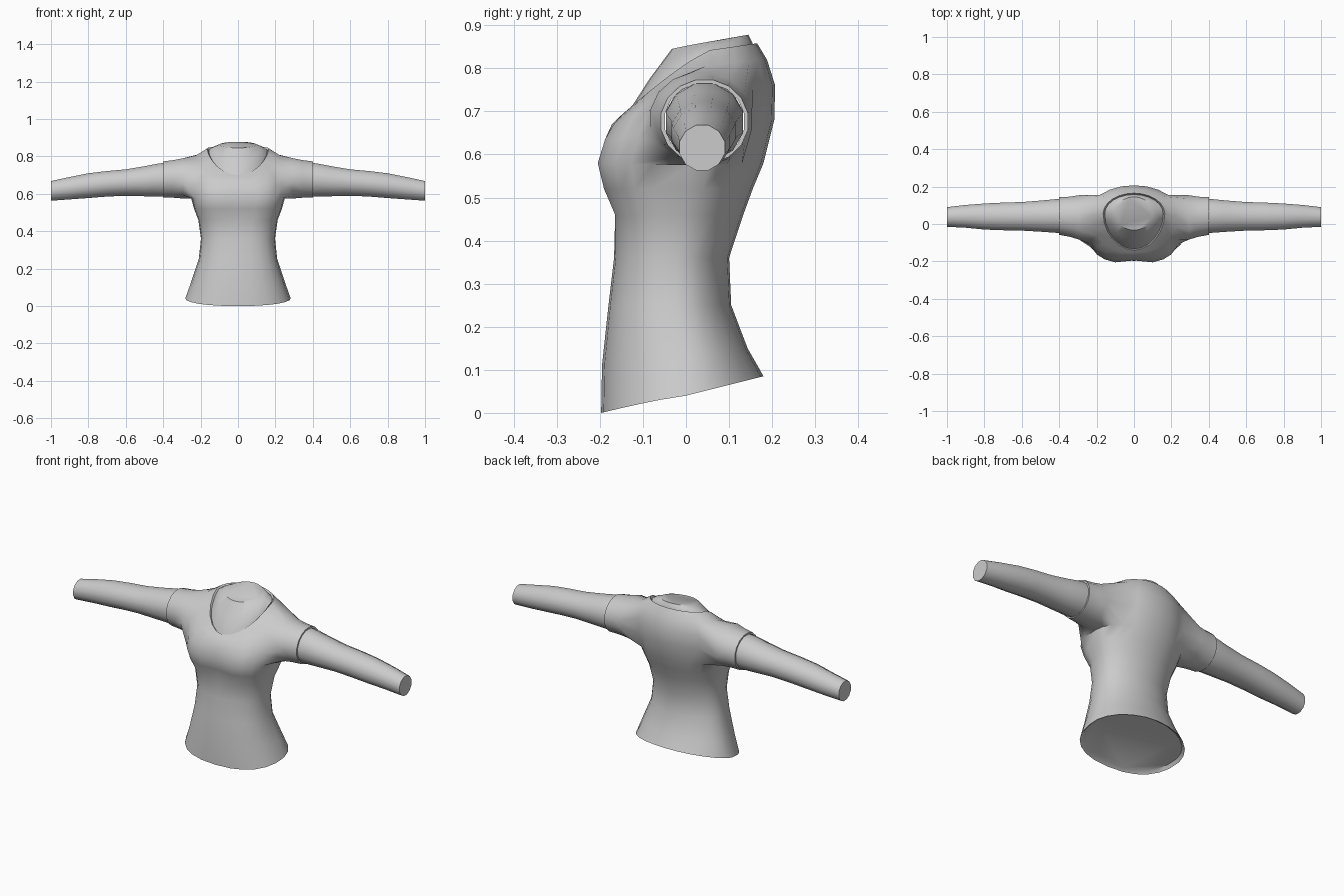
import bpy
import bmesh
from math import sin, cos, pi, radians

cube = bpy.data.objects.get("Cube")
if cube:
    bpy.data.objects.remove(cube, do_unlink=True)

# One plain grey for every part
grey = bpy.data.materials.new("plain grey")
grey.use_nodes = True
colour = (0.6, 0.6, 0.6, 1)
grey.diffuse_color = colour
grey.node_tree.nodes["Principled BSDF"].inputs["Base Color"].default_value = colour

SIDES = 24


def body_ring(bm, z_front, z_side, z_back, y_front, y_side, y_back, width, square, dip=0):
    """Horizontal ring: its front half can be squared off and dipped at the middle."""
    ring = []
    for i in range(SIDES):
        c, s = cos(2 * pi * i / SIDES), sin(2 * pi * i / SIDES)
        if s < -1e-6:
            c = abs(c) ** square * (1 if c > 0 else -1)
            s = -abs(s) ** square
            z = z_side + (z_front - z_side) * abs(s) ** 1.2
            y = y_side + (y_side - y_front) * s
            y += dip * max(0, 1 - abs(c * width) / 0.09)
        else:
            z = z_side + (z_back - z_side) * s
            y = y_side + (y_back - y_side) * s
        ring.append(bm.verts.new((c * width, y, z)))
    return ring


def limb_ring(bm, side, x, y_low, y_high, z_low, z_high, count, inset=0):
    """Upright ring across an arm or sleeve."""
    ry, rz = (y_high - y_low) / 2 - inset, (z_high - z_low) / 2 - inset
    ring = []
    for i in range(count):
        a = 2 * pi * (i + 0.5) / count
        ring.append(bm.verts.new((side * x, (y_low + y_high) / 2 + ry * cos(a),
                                  (z_low + z_high) / 2 + rz * sin(a))))
    return ring


def skin_rings(bm, rings, skip=lambda row, col: False):
    for row, (a, b) in enumerate(zip(rings, rings[1:])):
        n = len(a)
        for i in range(n):
            if not skip(row, i):
                j = (i + 1) % n
                bm.faces.new((a[i], a[j], b[j], b[i]))


def finish(bm, name):
    bmesh.ops.recalc_face_normals(bm, faces=bm.faces)
    mesh = bpy.data.meshes.new(name)
    bm.to_mesh(mesh)
    bm.free()
    mesh.materials.append(grey)
    obj = bpy.data.objects.new(name, mesh)
    bpy.context.collection.objects.link(obj)
    bpy.ops.object.select_all(action="DESELECT")
    obj.select_set(True)
    bpy.context.view_layer.objects.active = obj
    bpy.ops.object.shade_smooth_by_angle(angle=radians(40))
    return obj


# Shirt body, from the hem up to the neckline and its turned-in edge
BODY = [
    (0.015, 0.055, 0.095, -0.185, 0, 0.165, 0.268, 0.85),
    (0, 0.04, 0.085, -0.197, 0, 0.18, 0.282, 0.85),
    (0.11, 0.13, 0.15, -0.195, 0, 0.143, 0.25, 0.85),
    (0.25, 0.25, 0.25, -0.18, -0.02, 0.105, 0.21, 0.8),
    (0.36, 0.36, 0.36, -0.167, -0.02, 0.1, 0.198, 0.8),
    (0.46, 0.46, 0.46, -0.17, -0.01, 0.133, 0.212, 0.75, 0.01),
    (0.52, 0.52, 0.52, -0.195, 0, 0.155, 0.235, 0.7, 0.015),
    (0.58, 0.575, 0.58, -0.21, 0.01, 0.18, 0.25, 0.68, 0.015),
    (0.635, 0.65, 0.68, -0.193, 0.02, 0.205, 0.26, 0.72, 0.01),
    (0.67, 0.735, 0.76, -0.172, 0.03, 0.207, 0.26, 0.8),
    (0.687, 0.805, 0.82, -0.155, 0.045, 0.188, 0.225, 0.9),
    (0.7, 0.842, 0.858, -0.14, 0.055, 0.165, 0.165, 1.05),
    (0.692, 0.83, 0.845, -0.132, 0.055, 0.157, 0.157, 1.05),
]
ARMHOLE_ROWS = (7, 10)
ARMHOLE_COLS = (-2, 3)


def in_armhole(row, col):
    if not ARMHOLE_ROWS[0] <= row < ARMHOLE_ROWS[1]:
        return False
    first, last = ARMHOLE_COLS
    right = SIDES // 2 - 1 - col
    return any(first <= k < last for k in (col, col - SIDES, right))


bm = bmesh.new()
rings = [body_ring(bm, *r) for r in BODY]
skin_rings(bm, rings, in_armhole)
bm.faces.new(rings[0])

# Short sleeves, joined onto the armholes and turned in at the cuff
SLEEVE = [
    (0.295, -0.085, 0.156, 0.573, 0.792, 0),
    (0.345, -0.07, 0.148, 0.577, 0.782, 0),
    (0.4, -0.06, 0.146, 0.578, 0.775, 0),
    (0.4, -0.06, 0.146, 0.578, 0.775, 0.009),
    (0.37, -0.06, 0.146, 0.578, 0.775, 0.009),
]
count = 2 * (ARMHOLE_ROWS[1] - ARMHOLE_ROWS[0] + ARMHOLE_COLS[1] - ARMHOLE_COLS[0])
for side in (1, -1):
    hole = [e for e in bm.edges if e.is_boundary
            and all(v.co.x * side > 0.1 and v not in rings[-1] for v in e.verts)]
    sleeve = [limb_ring(bm, side, *r[:5], count, r[5]) for r in SLEEVE]
    skin_rings(bm, sleeve)
    cuff = [bm.edges.get((sleeve[0][i - 1], sleeve[0][i])) for i in range(count)]
    bmesh.ops.bridge_loops(bm, edges=hole + cuff)
finish(bm, "shirt")

# Bare chest and neck inside the neckline, with a flat sloping top
bm = bmesh.new()
NECK = [
    (0.68, 0.81, 0.82, -0.14, 0.055, 0.157, 0.16, 1.05),
    (0.7, 0.836, 0.849, -0.133, 0.055, 0.158, 0.156, 1.05),
    (0.775, 0.852, 0.864, -0.085, 0.058, 0.152, 0.128, 1),
    (0.845, 0.862, 0.878, -0.033, 0.06, 0.145, 0.1, 1),
]
rings = [body_ring(bm, *r) for r in NECK]
skin_rings(bm, rings)
bm.faces.new(rings[-1])
finish(bm, "neck")

# Bare arms, tapering to flat wrists
ARM = [
    (0.34, -0.05, 0.136, 0.583, 0.77),
    (0.42, -0.05, 0.136, 0.582, 0.766),
    (0.5, -0.044, 0.128, 0.584, 0.75),
    (0.6, -0.038, 0.12, 0.587, 0.733),
    (0.7, -0.036, 0.117, 0.583, 0.724),
    (0.8, -0.032, 0.112, 0.575, 0.712),
    (0.9, -0.022, 0.104, 0.568, 0.692),
    (1, -0.017, 0.092, 0.561, 0.67),
]
for side, name in ((1, "left_arm"), (-1, "right_arm")):
    bm = bmesh.new()
    rings = [limb_ring(bm, side, *r, 12) for r in ARM]
    skin_rings(bm, rings)
    bm.faces.new(rings[-1])
    finish(bm, name)
